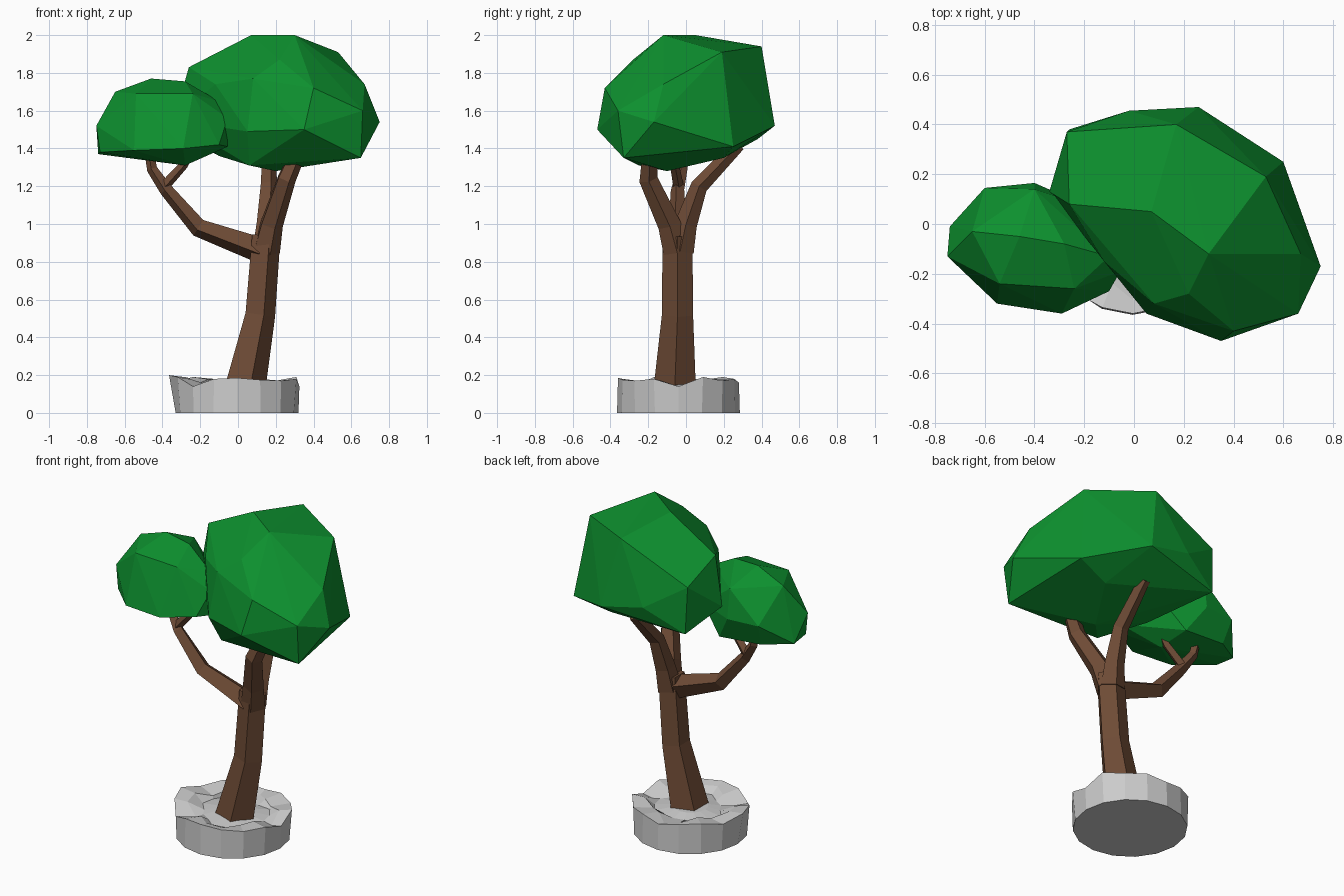
import bpy, bmesh, math
from mathutils import Vector


def material(name, rgb):
    m = bpy.data.materials.new(name)
    m.diffuse_color = (*rgb, 1)
    return m


LEAF = material("leaf_green", (0.004, 0.28, 0.028))
BARK = material("bark_brown", (0.155, 0.07, 0.036))


def finish(bm, name, mat=None):
    bmesh.ops.recalc_face_normals(bm, faces=bm.faces)
    mesh = bpy.data.meshes.new(name)
    bm.to_mesh(mesh)
    bm.free()
    if mat:
        mesh.materials.append(mat)
    ob = bpy.data.objects.new(name, mesh)
    bpy.context.collection.objects.link(ob)
    return ob


def loft(bm, rings):
    """Bridge successive closed rings of points and cap both ends."""
    rows = [[bm.verts.new(p) for p in ring] for ring in rings]
    n = len(rows[0])
    for a, b in zip(rows, rows[1:]):
        for i in range(n):
            j = (i + 1) % n
            bm.faces.new((a[i], a[j], b[j], b[i]))
    bm.faces.new(rows[0])
    bm.faces.new(rows[-1])


def limb(name, path, radii, sides=5, ref=(1, 0, 0)):
    """Faceted tapering limb; one corner points along ref."""
    pts = [Vector(p) for p in path]
    rings = []
    for i, (p, r) in enumerate(zip(pts, radii)):
        t = (pts[min(i + 1, len(pts) - 1)] - pts[max(i - 1, 0)]).normalized()
        u = Vector(ref)
        u = (u - t * u.dot(t)).normalized()
        v = t.cross(u)
        angles = [2 * math.pi * k / sides for k in range(sides)]
        rings.append([p + (u * math.cos(a) + v * math.sin(a)) * r for a in angles])
    bm = bmesh.new()
    loft(bm, rings)
    return finish(bm, name, BARK)


def crown(name, corners):
    """Faceted leaf mass: hull of a few corner points."""
    bm = bmesh.new()
    for c in corners:
        bm.verts.new(c)
    bmesh.ops.convex_hull(bm, input=bm.verts[:])
    bmesh.ops.delete(bm, geom=[v for v in bm.verts if not v.link_faces], context='VERTS')
    bmesh.ops.dissolve_limit(bm, angle_limit=math.radians(4), verts=bm.verts[:], edges=bm.edges[:])
    return finish(bm, name, LEAF)


# Rock base: jagged rim around a shallow dish
rim_z = [0.14, 0.19, 0.17, 0.18, 0.16, 0.18, 0.19, 0.17, 0.20, 0.19, 0.14, 0.18, 0.185, 0.175, 0.17, 0.18]
rim_r = [0.33, 0.34, 0.33, 0.32, 0.32, 0.32, 0.33, 0.34, 0.36, 0.34, 0.33, 0.32, 0.32, 0.32, 0.33, 0.34]


def rock_ring(radius, height):
    return [(-0.005 + radius(i) * math.cos(math.tau * i / 16),
             -0.04 + radius(i) * math.sin(math.tau * i / 16), height(i)) for i in range(16)]


rock = bmesh.new()
loft(rock, [
    rock_ring(lambda i: 0.325, lambda i: 0),
    rock_ring(lambda i: rim_r[i], lambda i: rim_z[i]),
    rock_ring(lambda i: 0.24 + 0.025 * (-1) ** (i // 2), lambda i: rim_z[i] - 0.012),
    rock_ring(lambda i: 0.19 + 0.02 * (-1) ** (i // 3), lambda i: 0.14),
    rock_ring(lambda i: 0.10, lambda i: 0.155),
])
finish(rock, "rock_base")

# Trunk and branches
limb("trunk", [(0.025, -0.06, 0.12), (0.11, -0.045, 0.52), (0.142, -0.045, 0.94)], [0.119, 0.087, 0.083])
limb("front_branch", [(0.147, -0.05, 0.86), (0.175, -0.09, 1.0), (0.255, -0.2, 1.24), (0.32, -0.19, 1.38)],
     [0.076, 0.064, 0.052, 0.042])
limb("back_branch", [(0.14, -0.03, 0.86), (0.15, 0.0, 1.0), (0.16, 0.07, 1.2), (0.16, 0.28, 1.42)],
     [0.076, 0.062, 0.048, 0.036])
limb("left_branch", [(0.12, -0.045, 0.86), (-0.21, -0.045, 0.98), (-0.38, -0.045, 1.18),
                     (-0.455, -0.02, 1.29), (-0.47, -0.01, 1.38)],
     [0.07, 0.05, 0.036, 0.028, 0.025], 4, (0, 1, 0.3))
limb("left_twig", [(-0.39, -0.04, 1.20), (-0.29, -0.06, 1.31), (-0.25, -0.06, 1.38)],
     [0.028, 0.024, 0.022], 4, (0, 1, 0.3))

# Large leaf mass
crown("large_crown", [
    (0.07, 0.05, 2.0), (0.30, -0.12, 2.0), (0.17, 0.40, 1.94), (0.53, 0.19, 1.91),
    (-0.27, 0.37, 1.74), (0.67, -0.12, 1.74), (0.40, -0.43, 1.72), (0.08, -0.32, 1.77),
    (-0.12, -0.15, 1.74), (-0.26, 0.08, 1.83), (-0.34, 0.13, 1.55), (0.66, -0.36, 1.60),
    (0.75, -0.17, 1.54), (0.35, -0.47, 1.50), (0.05, -0.36, 1.49), (0.65, -0.33, 1.35),
    (0.60, 0.25, 1.41), (0.26, 0.47, 1.52), (-0.02, 0.455, 1.58), (-0.26, 0.38, 1.45),
    (0.20, -0.10, 1.28), (0.06, -0.25, 1.31), (-0.10, 0.0, 1.36), (0.38, 0.20, 1.35),
    (0.22, -0.28, 1.87)])

# Small leaf mass
crown("small_crown", [
    (-0.46, -0.05, 1.77), (-0.28, -0.08, 1.755), (-0.65, -0.03, 1.70), (-0.40, 0.14, 1.68),
    (-0.54, -0.24, 1.69), (-0.24, -0.26, 1.69), (-0.10, -0.13, 1.65), (-0.68, -0.12, 1.61),
    (-0.75, -0.13, 1.52), (-0.60, 0.145, 1.50), (-0.40, 0.165, 1.50), (-0.055, -0.19, 1.56),
    (-0.74, -0.01, 1.37), (-0.55, -0.32, 1.39), (-0.29, -0.36, 1.40), (-0.10, -0.27, 1.42),
    (-0.055, -0.18, 1.41), (-0.16, 0.06, 1.50), (-0.28, -0.10, 1.31), (-0.73, -0.14, 1.38),
    (-0.30, 0.10, 1.34), (-0.58, 0.09, 1.36)])
